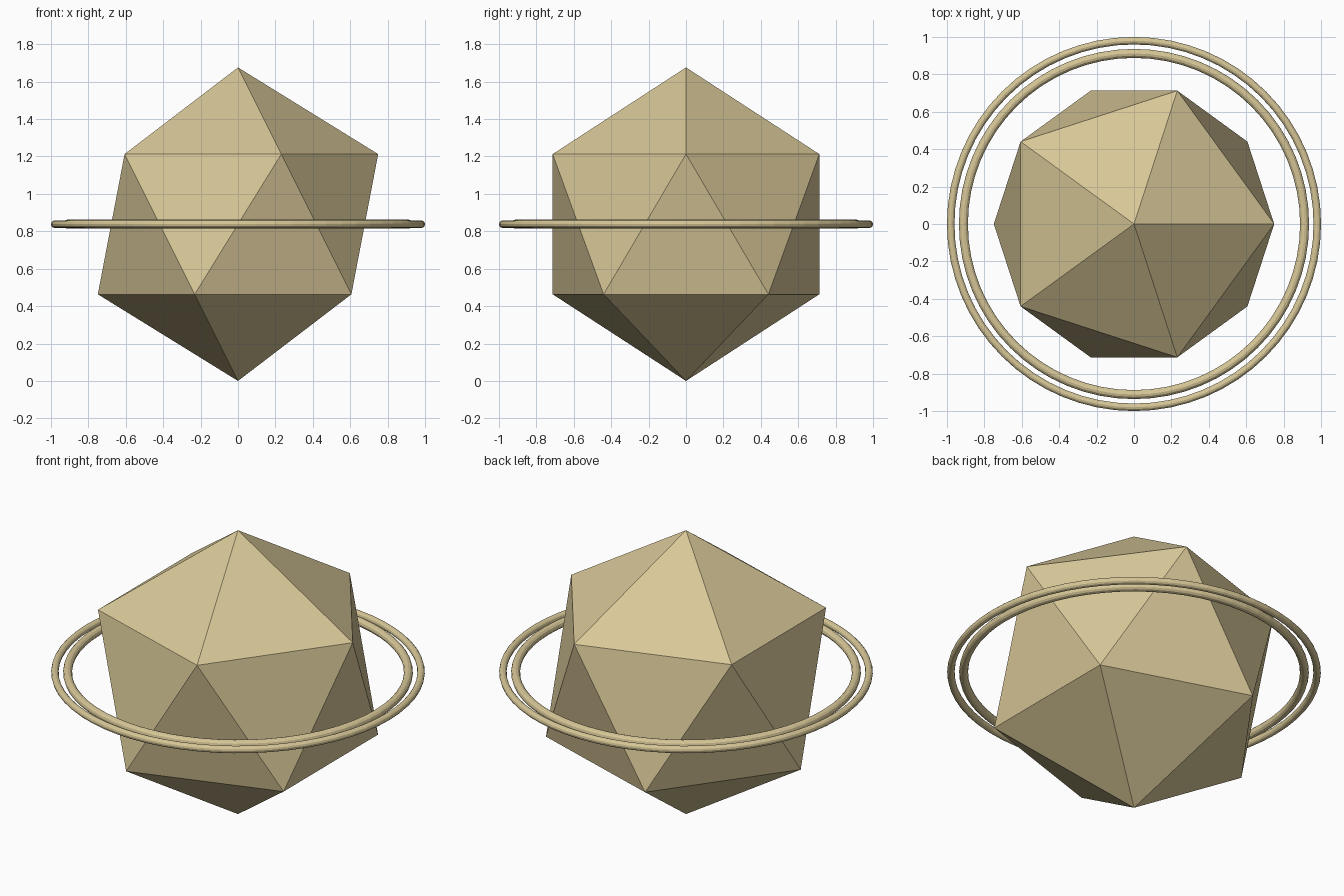
import bpy, bmesh, math

if "Cube" in bpy.data.objects:
    bpy.data.objects.remove(bpy.data.objects["Cube"])

sand = bpy.data.materials.new("sand")
sand.diffuse_color = (0.68, 0.57, 0.31, 1)
sand.use_nodes = True
sand.node_tree.nodes["Principled BSDF"].inputs["Base Color"].default_value = sand.diffuse_color

R = 0.838  # planet radius, also height of its centre


def add_object(name, bm):
    bmesh.ops.recalc_face_normals(bm, faces=bm.faces)
    mesh = bpy.data.meshes.new(name)
    bm.to_mesh(mesh)
    bm.free()
    mesh.materials.append(sand)
    obj = bpy.data.objects.new(name, mesh)
    obj.location.z = R
    bpy.context.collection.objects.link(obj)
    return obj


# Faceted planet: two poles and two staggered rings of five corners
bm = bmesh.new()
h, r = R / math.sqrt(5), 2 * R / math.sqrt(5)
bm.verts.new((0, 0, R))
bm.verts.new((0, 0, -R))
for i in range(10):
    a = math.radians(36 * i)
    bm.verts.new((r * math.cos(a), r * math.sin(a), h if i % 2 == 0 else -h))
bmesh.ops.convex_hull(bm, input=bm.verts)
add_object("planet", bm)


# Thin round rings about the equator
def ring(name, major, minor, segments=64, sides=12):
    bm = bmesh.new()
    loops = []
    for i in range(segments):
        a = 2 * math.pi * i / segments
        loop = []
        for j in range(sides):
            b = 2 * math.pi * j / sides
            d = major + minor * math.cos(b)
            loop.append(bm.verts.new((d * math.cos(a), d * math.sin(a), minor * math.sin(b))))
        loops.append(loop)
    for i in range(segments):
        p, q = loops[i], loops[(i + 1) % segments]
        for j in range(sides):
            k = (j + 1) % sides
            bm.faces.new((p[j], q[j], q[k], p[k]))
    return add_object(name, bm)


ring("inner_ring", 0.912, 0.024)
ring("outer_ring", 0.98, 0.02)
